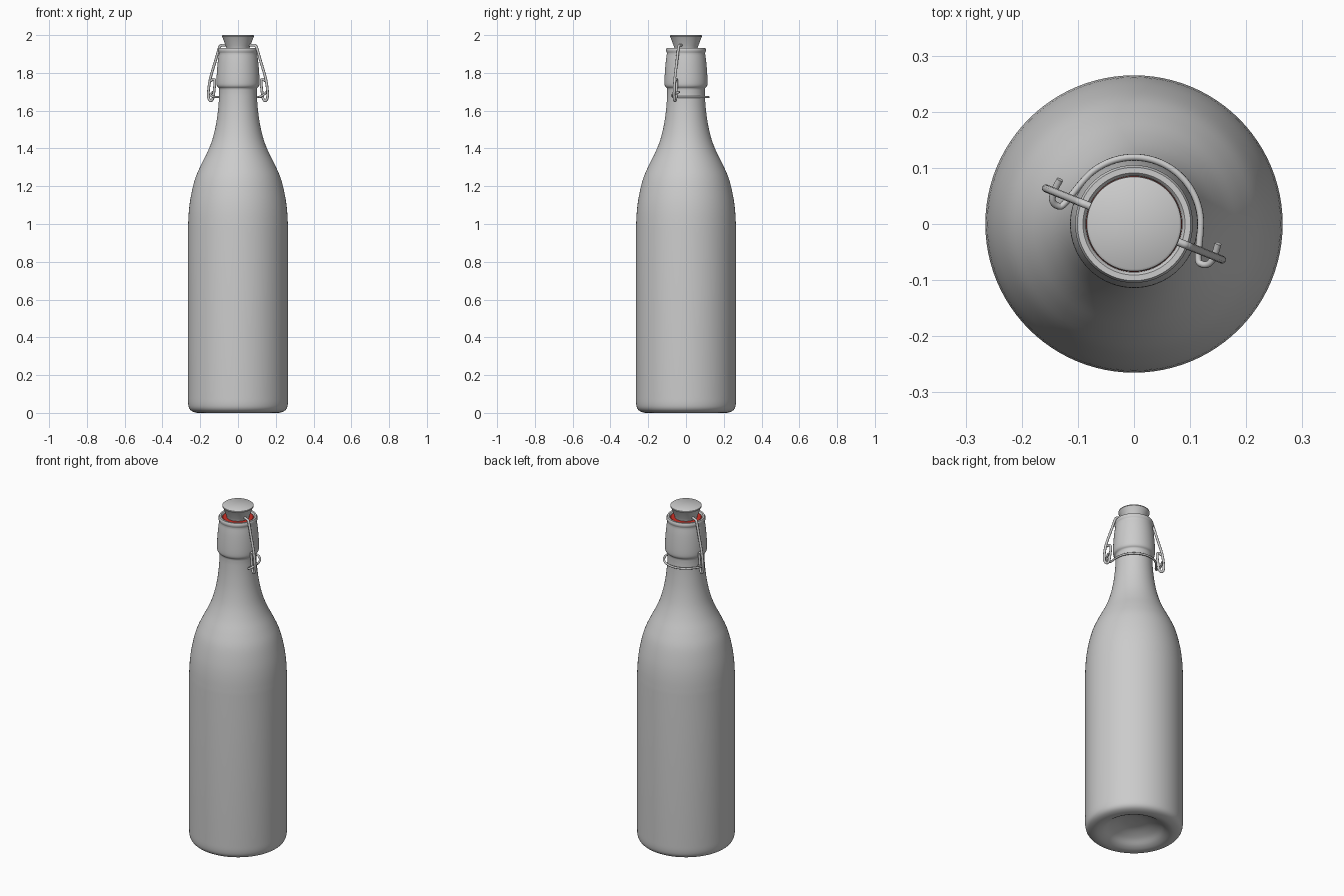
import bpy, math
from mathutils import Vector, Matrix

if "Cube" in bpy.data.objects:
    bpy.data.objects.remove(bpy.data.objects["Cube"])


def smooth_path(pts, n):
    """Catmull-Rom curve through the points."""
    p = [Vector(q) for q in pts]
    p = [2 * p[0] - p[1]] + p + [2 * p[-1] - p[-2]]
    out = []
    for i in range(1, len(p) - 2):
        a, b, c, d = p[i - 1:i + 3]
        for k in range(n):
            t = k / n
            out.append(0.5 * (2 * b + (c - a) * t + (2 * a - 5 * b + 4 * c - d) * t ** 2
                              + (3 * b - a - 3 * c + d) * t ** 3))
    return out + [p[-2]]


def finish(ob, angle=40):
    bpy.ops.object.select_all(action='DESELECT')
    ob.select_set(True)
    bpy.context.view_layer.objects.active = ob
    if ob.type == 'CURVE':
        bpy.ops.object.convert(target='MESH')
    bpy.ops.object.shade_smooth_by_angle(angle=math.radians(angle))
    return bpy.context.object


def lathe(name, profile, seg=96, closed=False):
    """Revolve (radius, z) points around z; radius 0 makes a pole."""
    verts, rings, faces = [], [], []
    for r, z in profile:
        n = 1 if r < 1e-6 else seg
        rings.append([len(verts) + i for i in range(n)])
        verts += [(r * math.cos(math.tau * i / seg), r * math.sin(math.tau * i / seg), z)
                  for i in range(n)]
    pairs = list(zip(rings, rings[1:])) + ([(rings[-1], rings[0])] if closed else [])
    for a, b in pairs:
        for i in range(seg):
            f = [a[i % len(a)], a[(i + 1) % len(a)], b[(i + 1) % len(b)], b[i % len(b)]]
            faces.append(list(dict.fromkeys(f)))
    me = bpy.data.meshes.new(name)
    me.from_pydata(verts, [], faces)
    ob = bpy.data.objects.new(name, me)
    bpy.context.collection.objects.link(ob)
    return finish(ob)


def wire(name, half, radius):
    """Tube along a half path mirrored in x, then turned with the clasp."""
    pts = smooth_path(half + [(-x, y, z) for x, y, z in reversed(half[:-1])], 6)
    cu = bpy.data.curves.new(name, 'CURVE')
    cu.dimensions = '3D'
    cu.bevel_depth = radius
    cu.bevel_resolution = 3
    cu.use_fill_caps = True
    sp = cu.splines.new('POLY')
    sp.points.add(len(pts) - 1)
    turn = Matrix.Rotation(math.radians(-22), 4, 'Z')
    for q, v in zip(sp.points, pts):
        q.co = (*(turn @ v), 1)
    ob = bpy.data.objects.new(name, cu)
    bpy.context.collection.objects.link(ob)
    return finish(ob, 60)


# Bottle: punt, body, shoulder, neck, collar and lip, then the inner wall
base = [(0, 0.07), (0.07, 0.063), (0.13, 0.04), (0.17, 0.012), (0.205, 0.0),
        (0.238, 0.006), (0.257, 0.022), (0.264, 0.05), (0.265, 0.1)]
shoulder = [(0.265, 0.98), (0.26, 1.07), (0.249, 1.15), (0.227, 1.24), (0.197, 1.31),
            (0.162, 1.38), (0.135, 1.45), (0.116, 1.53), (0.105, 1.61), (0.1, 1.68),
            (0.1, 1.715)]
collar = [(0.102, 1.72), (0.111, 1.73), (0.114, 1.75), (0.112, 1.8), (0.107, 1.86),
          (0.101, 1.905)]
lip = [(0.102, 1.909), (0.105, 1.914), (0.105, 1.926), (0.101, 1.933), (0.091, 1.933),
       (0.086, 1.928), (0.084, 1.91)]
inner = [(0.08, 1.7), (0.09, 1.55), (0.14, 1.38), (0.225, 1.18), (0.245, 1.0),
         (0.245, 0.1), (0.2, 0.06), (0, 0.1)]
outer = []
for part in (base, shoulder, collar):
    outer += [(max(v.x, 0), v.y) for v in smooth_path([(r, z, 0) for r, z in part], 4)]
lathe("bottle", outer + lip + inner)

# Rubber gasket sitting inside the lip
gasket = lathe("gasket", [(0.03, 1.9), (0.084, 1.9), (0.087, 1.922), (0.082, 1.927),
                          (0.03, 1.927)], closed=True)
red = bpy.data.materials.new("red_rubber")
red.diffuse_color = (0.6, 0.03, 0.02, 1)
red.use_nodes = True
red.node_tree.nodes["Principled BSDF"].inputs["Base Color"].default_value = red.diffuse_color
gasket.data.materials.append(red)

# Tapered stopper
lathe("stopper", [(0, 1.91), (0.058, 1.91), (0.061, 1.93), (0.066, 1.945), (0.081, 1.985),
                  (0.085, 1.992), (0.084, 1.997), (0.08, 2.0), (0, 2.0)])

# Bail: looped lower ends, arms and crossbar through the stopper
wire("bail_wire", [(0.155, 0, 1.757), (0.142, 0, 1.767), (0.132, 0, 1.755), (0.137, 0, 1.7),
                   (0.143, 0, 1.665), (0.155, 0, 1.652), (0.167, 0, 1.665), (0.169, 0, 1.7),
                   (0.158, 0, 1.77), (0.13, 0, 1.86), (0.109, 0, 1.928), (0.101, 0, 1.942),
                   (0.085, 0, 1.946), (0, 0, 1.946)], 0.007)

# Neck wire: half ring round the back with hooked ends
arc = [(0.119 * math.cos(a), 0.119 * math.sin(a), 1.672)
       for a in (math.radians(d) for d in range(15, 91, 15))]
wire("neck_wire", [(0.152, 0.024, 1.70), (0.154, 0.0, 1.69), (0.15, -0.016, 1.683),
                   (0.139, -0.021, 1.676), (0.129, -0.014, 1.672)] + arc, 0.006)
